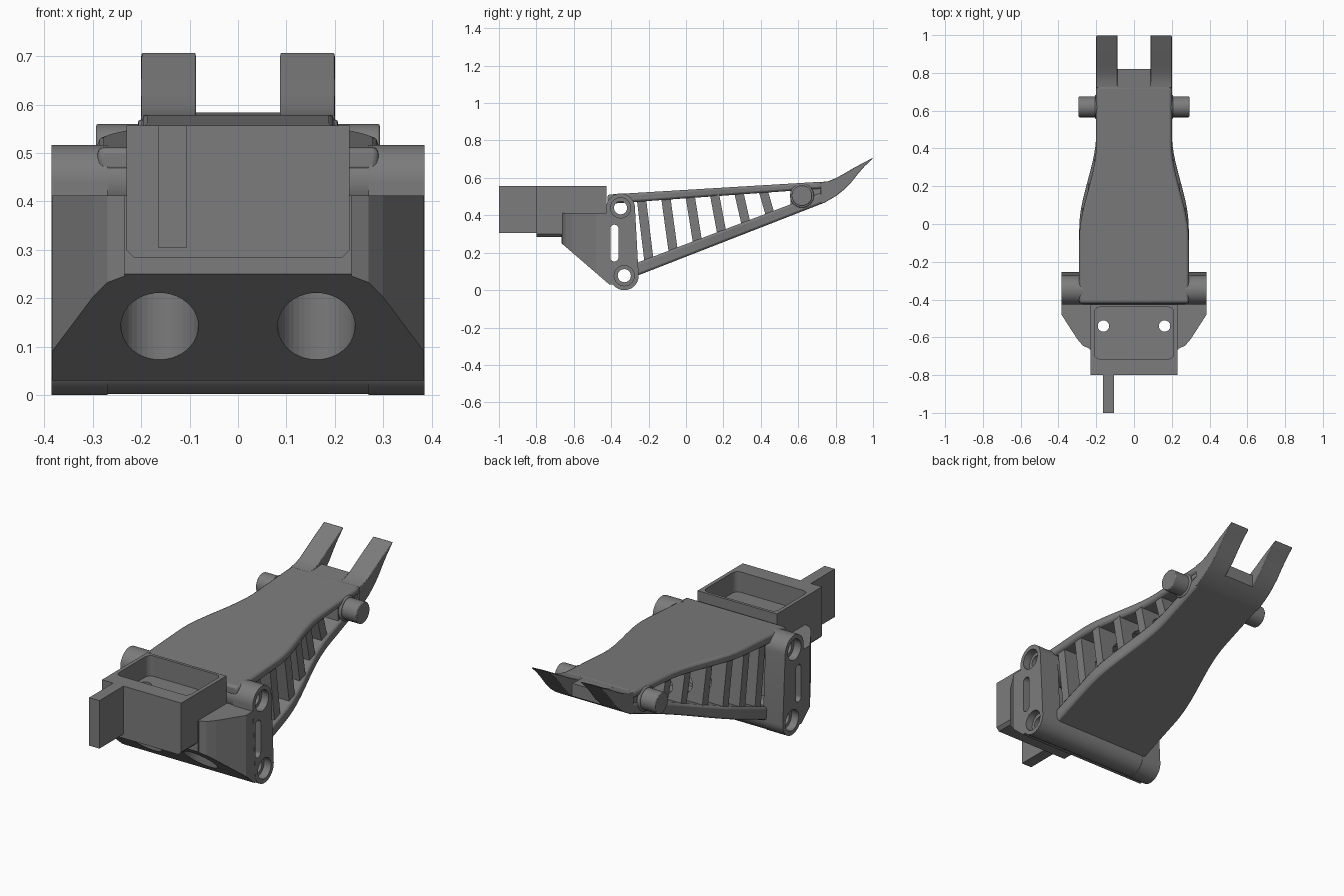
import bpy, bmesh
from math import pi, sin, cos

if "Cube" in bpy.data.objects:
    bpy.data.objects.remove(bpy.data.objects["Cube"])

GREY = bpy.data.materials.new("dark_grey")
GREY.diffuse_color = (0.2, 0.2, 0.2, 1)
GREY.use_nodes = True
GREY.node_tree.nodes["Principled BSDF"].inputs["Base Color"].default_value = GREY.diffuse_color


def finish(name, bm, bevel=0.0, segments=2):
    bmesh.ops.recalc_face_normals(bm, faces=bm.faces)
    me = bpy.data.meshes.new(name)
    bm.to_mesh(me)
    bm.free()
    me.materials.append(GREY)
    ob = bpy.data.objects.new(name, me)
    bpy.context.collection.objects.link(ob)
    if bevel:
        m = ob.modifiers.new("bevel", 'BEVEL')
        m.width, m.segments, m.limit_method = bevel, segments, 'ANGLE'
    return ob


def prism(name, pts, lo, hi, axis='x', bevel=0.0):
    """Extrude a (y, z) outline along x, an (x, y) outline along z, or (x, z) along y."""
    put = {'x': lambda p, t: (t, p[0], p[1]), 'y': lambda p, t: (p[0], t, p[1]),
           'z': lambda p, t: (p[0], p[1], t)}[axis]
    bm = bmesh.new()
    a = [bm.verts.new(put(p, lo)) for p in pts]
    b = [bm.verts.new(put(p, hi)) for p in pts]
    bm.faces.new(a)
    bm.faces.new(b)
    for i in range(len(pts)):
        j = (i + 1) % len(pts)
        bm.faces.new((a[i], a[j], b[j], b[i]))
    return finish(name, bm, bevel)


def ring(cu, cv, ru, rv=None, n=40, start=0.0, sweep=2 * pi):
    rv = rv or ru
    k = n if sweep > 6 else n - 1
    return [(cu + ru * cos(start + sweep * i / k), cv + rv * sin(start + sweep * i / k))
            for i in range(n)]


def capsule(y0, z0, y1, z1, r):
    return ring(y1, z1, r, n=20, sweep=pi) + ring(y0, z0, r, n=20, start=pi, sweep=pi)


def rect(u0, u1, v0, v1):
    return [(u0, v0), (u1, v0), (u1, v1), (u0, v1)]


def cut(ob, cutter, op='DIFFERENCE'):
    m = ob.modifiers.new("cut", 'BOOLEAN')
    m.operation, m.object, m.solver = op, cutter, 'EXACT'
    cutter.hide_render = True
    cutter.hide_viewport = True
    cutter.display_type = 'WIRE'


def top_z(y):
    return 0.518 + 0.06 * (y + 0.30)


def low_z(y):
    return 0.05 + 0.39 * (y + 0.33)


def half_width(y, shift=0.0):
    t = min(max((y - shift + 0.06) / 0.50, 0), 1)
    return 0.29 - 0.09 * t * t * (3 - 2 * t)


def plate(name, y0, y1, zf, thick, up, shift):
    """Curved-outline plate that follows a sloped line."""
    bm = bmesh.new()
    rows, n = [], 28
    for i in range(n + 1):
        y = y0 + (y1 - y0) * i / n
        w, z = half_width(y, shift), zf(y)
        h = thick[0] + (thick[1] - thick[0]) * i / n
        rows.append([bm.verts.new(p) for p in
                     ((-w, y, z), (w, y, z), (w, y, z + up * h), (-w, y, z + up * h))])
    for a, b in zip(rows, rows[1:]):
        for k in range(4):
            bm.faces.new((a[k], a[(k + 1) % 4], b[(k + 1) % 4], b[k]))
    bm.faces.new(rows[0])
    bm.faces.new(rows[-1])
    return finish(name, bm, 0.012)


# Top and bottom skins of the tapered body
plate("body_top", -0.42, 0.73, top_z, (0.05, 0.037), -1, -0.02)
plate("body_bottom", -0.29, 0.74, low_z, (0.07, 0.06), 1, 0.04)

# Slanted cross ribs, each with a rounded opening
for i in range(6):
    y = -0.24 + 0.13 * i
    zt, zb = top_z(y) - 0.02, low_z(y + 0.045) + 0.03
    t = 0.025
    w = half_width(y) - 0.012
    rib = prism(f"rib_{i + 1}", [(y - t, zt), (y + t, zt), (y + 0.045 + t, zb), (y + 0.045 - t, zb)], -w, w)
    hole = prism(f"rib_cutter_{i + 1}", ring(0, (zt + zb) / 2, w * 0.72, (zt - zb) * 0.36),
                 y - 0.1, y + 0.15, 'y')
    cut(rib, hole)

# Solid nose behind the fork
prism("nose_block", [(0.56, 0.43), (0.73, 0.48), (0.73, 0.56), (0.56, 0.54)], -0.19, 0.19)

# Side pivot pins
for s, side in ((1, "right"), (-1, "left")):
    lo, hi = sorted((s * 0.15, s * 0.293))
    prism("pin_" + side, ring(0.62, 0.505, 0.055), lo, hi, bevel=0.004)
    lo, hi = sorted((s * 0.19, s * 0.207))
    prism("pin_collar_" + side, ring(0.62, 0.505, 0.064), lo, hi, bevel=0.006)

# Upturned fork
upper = [(0.72, 0.578), (0.76, 0.582), (0.80, 0.598), (0.84, 0.62), (0.90, 0.655), (1.0, 0.708)]
lower = [(0.993, 0.698), (0.955, 0.662), (0.92, 0.622), (0.88, 0.572),
         (0.84, 0.533), (0.80, 0.502), (0.74, 0.467), (0.72, 0.46)]
for s, side in ((1, "right"), (-1, "left")):
    lo, hi = sorted((s * 0.087, s * 0.2))
    prism("tine_" + side, upper + lower, lo, hi, bevel=0.004)
prism("fork_bridge", [(0.72, 0.578), (0.76, 0.58), (0.82, 0.584), (0.82, 0.517)] + lower[5:], -0.09, 0.09)

# Side lugs and cross barrels, with bores and slots
UP, DN = (-0.35, 0.44), (-0.33, 0.077)
bores = [prism(f"bore_cutter_{i}", ring(*c, 0.035), -0.6, 0.6) for i, c in enumerate((UP, DN))]
slot = prism("slot_cutter", capsule(-0.383, 0.175, -0.383, 0.328, 0.022), -0.6, 0.6)
for s, side in ((1, "right"), (-1, "left")):
    lo, hi = sorted((s * 0.27, s * 0.385))
    lug = prism("lug_" + side, capsule(*DN, *UP, 0.077), lo, hi)
    for c in bores + [slot]:
        cut(lug, c)
    for i, c in enumerate((UP, DN)):
        lo, hi = sorted((s * 0.345, s * 0.5))
        cut(lug, prism(f"counterbore_{side}_{i}", ring(*c, 0.054), lo, hi))
for i, c in enumerate((UP, DN)):
    barrel = prism(f"barrel_{i + 1}", ring(*c, 0.075), -0.275, 0.275)
    cut(barrel, bores[i])

# Front gusset: side profile trimmed by the tapered plan outline
gusset = prism("gusset", [(-0.665, 0.412), (-0.665, 0.25), (-0.41, 0.03), (-0.39, 0.03),
                          (-0.408, 0.15), (-0.408, 0.412)], -0.384, 0.384)
plan = [(0.384, -0.3), (0.384, -0.48), (0.30, -0.61), (0.27, -0.645), (0.235, -0.66), (0.23, -0.7)]
cut(gusset, prism("gusset_outline", plan + [(-x, y) for x, y in reversed(plan)], -0.1, 0.6, 'z'), 'INTERSECT')

# Mounting box with a recess and two bolt holes
box = prism("mount_box", [(-0.8, 0.283), (-0.66, 0.283), (-0.66, 0.40), (-0.425, 0.40),
                          (-0.425, 0.557), (-0.8, 0.557)], -0.23, 0.23)
c = 0.016
cut(box, prism("box_outline", [(-0.23, 0.7), (-0.23, 0.283 + c), (-0.23 + c, 0.283), (0.23 - c, 0.283),
                               (0.23, 0.283 + c), (0.23, 0.7)], -0.9, -0.3, 'y'), 'INTERSECT')
r = 0.03
corner = [(0.18, -0.47, 0), (-0.18, -0.47, pi / 2), (-0.18, -0.685, pi), (0.18, -0.685, 1.5 * pi)]
outline = [p for x, y, a in corner for p in ring(x, y, r, n=7, start=a, sweep=pi / 2)]
cut(box, prism("recess_cutter", outline, 0.45, 0.7, 'z'))
for x in (-0.162, 0.162):
    bolt = prism("bolt_cutter", ring(x, -0.54, 0.03), -0.1, 0.7, 'z')
    cut(box, bolt)
    cut(gusset, bolt)
    cut(gusset, prism("bolt_access_cutter", ring(x, -0.54, 0.08), -0.1, 0.35, 'z'))

# Front fin
prism("fin", rect(-1.0, -0.79, 0.305, 0.557), -0.165, -0.105)

# Smooth shading with sharp edges kept
for ob in bpy.context.scene.objects:
    ob.select_set(not ob.hide_render)
    if not ob.hide_render:
        bpy.context.view_layer.objects.active = ob
bpy.ops.object.shade_smooth_by_angle(angle=0.6)
